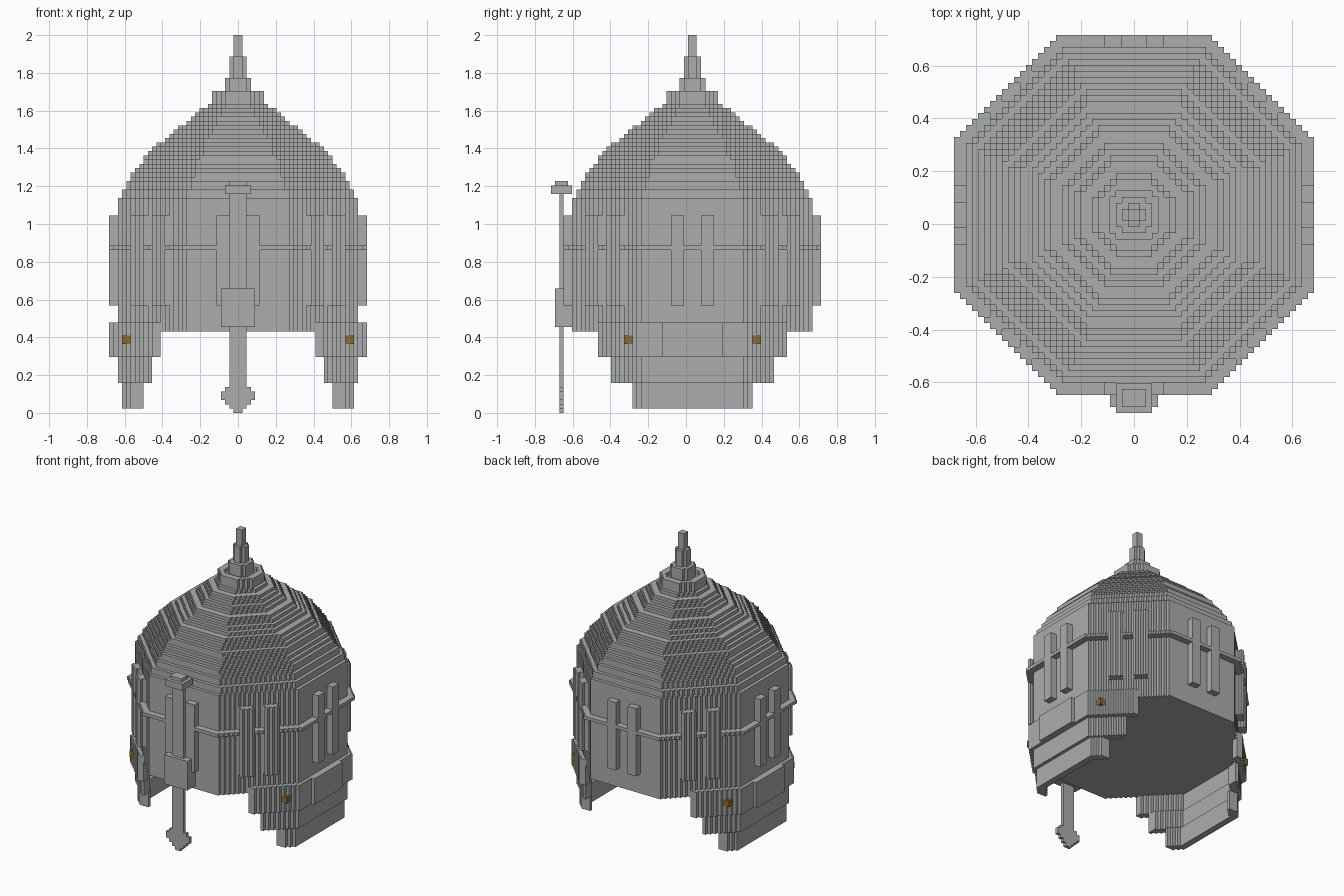
import bpy
import bmesh
import math

cube = bpy.data.objects.get("Cube")
if cube:
    bpy.data.objects.remove(cube, do_unlink=True)

V = 2 / 88          # edge of one block
CY = 1.5            # helmet axis, in blocks along y


def material(name, rgb):
    m = bpy.data.materials.new(name)
    m.use_nodes = True
    m.diffuse_color = (*rgb, 1)
    bsdf = m.node_tree.nodes["Principled BSDF"]
    bsdf.inputs["Base Color"].default_value = (*rgb, 1)
    bsdf.inputs["Roughness"].default_value = 0.7
    return m


STEEL = material("grey steel", (0.40, 0.42, 0.415))
BRASS = material("dull brass", (0.25, 0.145, 0.035))


def build(name, slabs, mat):
    """Block solid from slabs (z0, z1, rule); rule(x, y) picks the cells."""
    span = range(-35, 35)
    layers = [(z0, z1, {(i, j) for i in span for j in span if rule(i + .5, j + .5)})
              for z0, z1, rule in slabs]
    bm = bmesh.new()

    def quad(pts):
        bm.faces.new([bm.verts.new((x * V, (y + CY) * V, z * V)) for x, y, z in pts])

    for z0, z1, cells in layers:
        above, below = set(), set()
        for a, b, other in layers:
            if a == z1:
                above |= other
            if b == z0:
                below |= other
        for i, j in cells:
            ring = [(i, j), (i + 1, j), (i + 1, j + 1), (i, j + 1)]
            sides = [(i, j - 1), (i + 1, j), (i, j + 1), (i - 1, j)]
            for n, side in enumerate(sides):
                if side not in cells:
                    p, q = ring[n], ring[(n + 1) % 4]
                    quad([(*p, z0), (*q, z0), (*q, z1), (*p, z1)])
            if (i, j) not in above:
                quad([(*p, z1) for p in ring])
            if (i, j) not in below:
                quad([(*p, z0) for p in reversed(ring)])
    bmesh.ops.remove_doubles(bm, verts=bm.verts[:], dist=V / 50)
    bmesh.ops.dissolve_limit(bm, angle_limit=math.radians(1),
                             verts=bm.verts[:], edges=bm.edges[:])
    mesh = bpy.data.meshes.new(name)
    bm.to_mesh(mesh)
    bm.free()
    mesh.materials.append(mat)
    ob = bpy.data.objects.new(name, mesh)
    bpy.context.collection.objects.link(ob)
    return ob


# Rules for the eight-sided plan
def reach(x, y):
    """Distance from the axis, measured to the octagon side."""
    return max(abs(x), abs(y), (abs(x) + abs(y)) * math.sqrt(.5))


def across(x, y):
    """Distance from the middle of the nearest octagon side."""
    x, y = abs(x), abs(y)
    if (x + y) * math.sqrt(.5) > max(x, y):
        return abs(x - y) * math.sqrt(.5)
    return min(x, y)


def octagon(r):
    return lambda x, y: reach(x, y) <= r


def box(half, y0, y1):
    return lambda x, y: abs(x) < half and y0 < y < y1


# Bowl: straight wall, then an onion-shaped dome
profile = [(49, 28), (53, 26), (57, 23.5), (62, 19.2), (66, 14), (70, 9), (72, 6.5)]


def dome_radius(z):
    for (a, ra), (b, rb) in zip(profile, profile[1:]):
        if z <= b:
            return ra + (rb - ra) * (z - a) / (b - a)


bowl = [(19, 49, octagon(28))]
bowl += [(z, z + 1, octagon(round(dome_radius(z + .5) * 2) / 2)) for z in range(49, 72)]
build("bowl", bowl, STEEL)

# Collar with a sunken top, and the spire
build("collar", [(72, 74, octagon(6)),
                 (74, 75, lambda x, y: reach(x, y) <= 6
                  and not 3 < reach(x, y) < 4.5)], STEEL)
build("spire", [(75, 78, octagon(3)), (78, 80, octagon(2)),
                (80, 83, lambda x, y: reach(x, y) <= 2 and min(abs(x), abs(y)) < 1),
                (83, 88, octagon(1))], STEEL)


# Raised crossed bars on all eight sides
def uprights(x, y):
    return 28 < reach(x, y) <= 30 and 2 < across(x, y) < 5


def crossbar(x, y):
    return 28 < reach(x, y) <= 30 and across(x, y) < 12.4


build("side_bars", [(25, 38, uprights), (38, 39, crossbar), (39, 46, uprights)], STEEL)


# Cheek guards: three hanging rows of plates on each side
def in_stud(x, y):
    return 25 < abs(x) < 27 and 14 < abs(y) < 16


def plate_row(outer, inner, y_max, x_min, studs=False):
    return lambda x, y: (inner < reach(x, y) <= outer and abs(y) < y_max
                         and abs(x) > x_min and not (studs and in_stud(x, y)))


build("cheek_guards", [(1, 7, plate_row(27, 25, 14, 21)),
                       (7, 13, plate_row(28, 26, 19, 20)),
                       (13, 16, plate_row(29, 27, 22, 18)),
                       (16, 18, plate_row(29, 27, 22, 18, True)),
                       (18, 19, plate_row(29, 27, 22, 18)),
                       (19, 21, plate_row(29, 28, 22, 18))], STEEL)
build("cheek_panels", [(13, 21, lambda x, y: 29 < abs(x) < 30 and abs(y) < 7)], STEEL)
build("cheek_studs", [(16, 18, in_stud)], BRASS)

# Nose guard: sliding bar with pointed foot, bracket and top catch
steps = [(0, 1, 1), (1, 2, 2), (2, 3, 3), (3, 5, 4), (5, 6, 3), (6, 20, 2)]
nose = [(a, b, box(half, -31, -30)) for a, b, half in steps]
nose += [(20, 29, box(4, -32, -28)), (29, 51, box(2, -31, -30)),
         (51, 53, box(3, -33, -28)), (53, 54, box(2, -32, -29))]
build("nose_guard", nose, STEEL)
